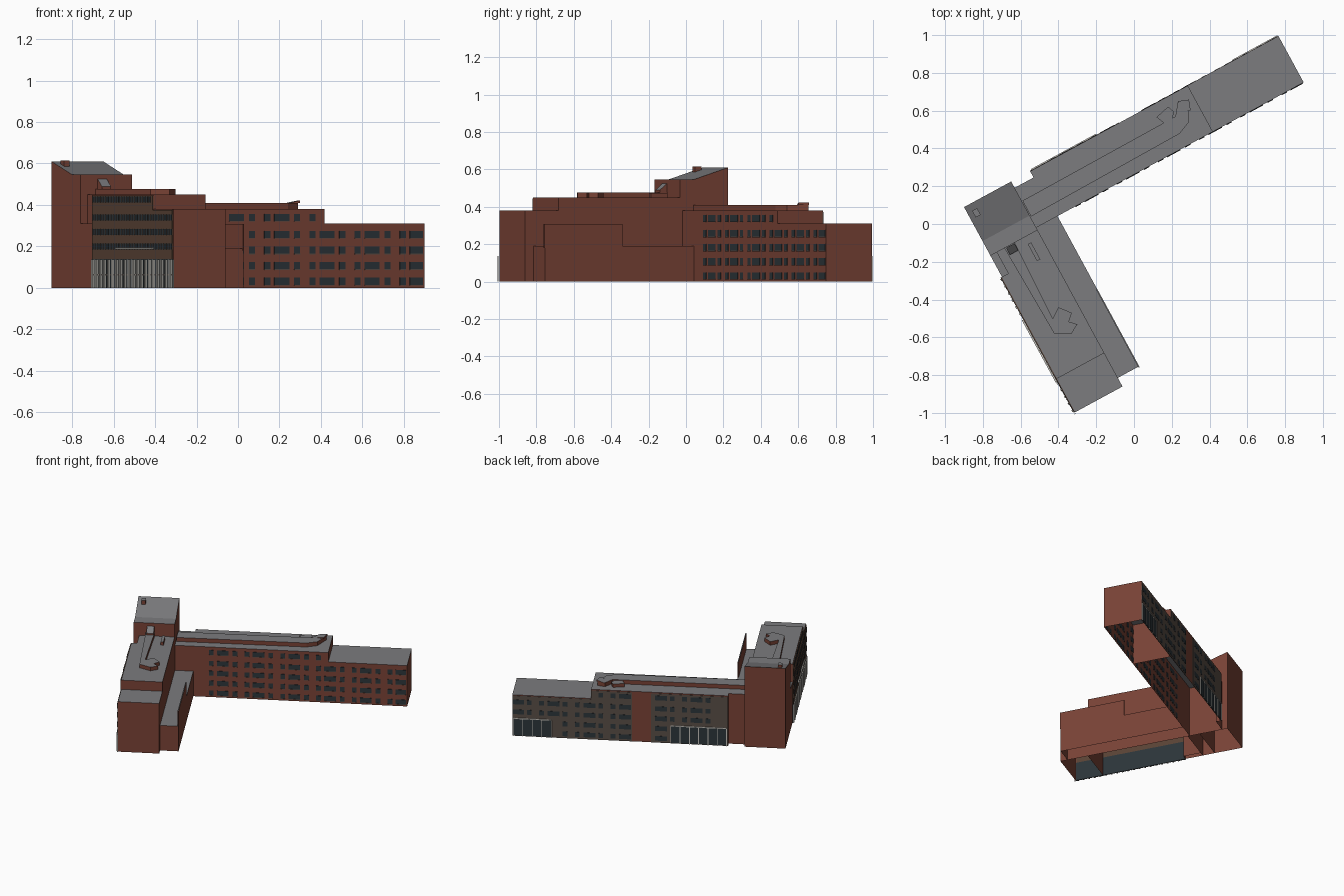
import bpy, bmesh, math

if "Cube" in bpy.data.objects:
    bpy.data.objects.remove(bpy.data.objects["Cube"])

ANGLE = math.radians(28.5)   # both wings share one rotated plan grid


def mat(name, rgb):
    m = bpy.data.materials.new(name)
    m.diffuse_color = (*rgb, 1)
    m.use_nodes = True
    m.node_tree.nodes["Principled BSDF"].inputs["Base Color"].default_value = m.diffuse_color
    return m


BRICK = mat("brick", (0.19, 0.055, 0.036))
ROOF = mat("roof_grey", (0.2, 0.2, 0.21))
GLASS = mat("dark_glass", (0.025, 0.035, 0.042))
PANEL = mat("brown_panel", (0.10, 0.075, 0.062))
BRONZE = mat("bronze_panel", (0.10, 0.055, 0.035))
TRIM = mat("pale_trim", (0.55, 0.53, 0.49))


def finish(name, bm, mats):
    me = bpy.data.meshes.new(name)
    bm.to_mesh(me)
    bm.free()
    for m in mats:
        me.materials.append(m)
    ob = bpy.data.objects.new(name, me)
    ob.rotation_euler.z = ANGLE
    bpy.context.collection.objects.link(ob)
    return ob


def prism(name, pts, z0, top):
    """Open-bottomed block: brick walls, grey roof. top = height or per-corner list."""
    n = len(pts)
    tops = top if isinstance(top, (list, tuple)) else [top] * n
    bm = bmesh.new()
    lo = [bm.verts.new((u, v, z0)) for u, v in pts]
    hi = [bm.verts.new((u, v, t)) for (u, v), t in zip(pts, tops)]
    for i in range(n):
        j = (i + 1) % n
        bm.faces.new((lo[i], lo[j], hi[j], hi[i]))
    bm.faces.new(hi).material_index = 1
    return finish(name, bm, (BRICK, ROOF))


def rect(u0, u1, v0, v1):
    return [(u0, v0), (u1, v0), (u1, v1), (u0, v1)]


def boxes(name, items, material):
    """Many axis boxes (u0,u1,v0,v1,z0,z1) in one object."""
    bm = bmesh.new()
    for u0, u1, v0, v1, z0, z1 in items:
        vs = bmesh.ops.create_cube(bm, size=1)["verts"]
        for p in vs:
            p.co = (u0 if p.co.x < 0 else u1, v0 if p.co.y < 0 else v1,
                    z0 if p.co.z < 0 else z1)
    return finish(name, bm, (material,))


# ---- long wing -------------------------------------------------------------
prism("long_wing_main", [(-.464, .23), (.6, .23), (.6, .508), (-.35, .508),
                         (-.35, .47), (-.464, .47)], 0, .38)
prism("long_wing_low_end", rect(.6, 1.147, .23, .508), 0, .31)
prism("long_wing_roof_strip", [(-.46, .295), (.44, .305), (.513, .336), (.565, .44),
                               (.51, .455), (.465, .396), (-.46, .39)], .38, .41)
prism("long_wing_roof_box", [(.375, .44), (.40, .38), (.44, .39), (.47, .42), (.455, .46)], .38, .405)
prism("long_wing_vent", [(.505, .40), (.55, .385), (.57, .44), (.515, .46)], .41, [.41, .422, .422, .41])

# ---- corner tower ----------------------------------------------------------
prism("tower_flat_part", rect(-.748, -.464, .215, .303), 0, .547)
prism("tower_sloped_part", rect(-.748, -.464, .303, .508), 0, [.547, .547, .61, .61])
prism("tower_vent", rect(-.72, -.69, .43, .47), .58, .615)

# ---- short wing ------------------------------------------------------------
prism("short_wing_main", [(-.75, -.525), (-.464, -.525), (-.464, .215), (-.71, .215),
                          (-.71, .087), (-.75, .087)], 0, .45)
prism("short_wing_notch_base", rect(-.748, -.71, .087, .215), 0, .31)
prism("short_wing_step", rect(-.75, -.464, -.727, -.525), 0, .38)
prism("annex", rect(-.464, -.336, -.675, .23), 0, .19)
prism("annex_screen_wall", rect(-.342, -.335, -.68, -.205), .18, .308)
prism("short_wing_roof_strip", [(-.664, .215), (-.648, -.31), (-.567, -.352), (-.517, -.323),
                                (-.55, -.29), (-.514, -.256), (-.562, -.196), (-.617, -.234),
                                (-.602, .215)], .45, .477)
prism("short_wing_chimney", rect(-.655, -.605, .17, .212), .477, [.49, .49, .525, .525])
prism("short_wing_vent", rect(-.545, -.525, .072, .174), .45, .475)

# ---- triple window rhythm on the long wing ---------------------------------
ROWS = (.015, .09, .165, .24, .322)


def triplets(lo, hi):
    out = []
    for k in range(-2, 5):
        s = .268 + .248 * k
        for off, w in ((0, .033), (.055, .082), (.164, .033)):
            a, b = s + off, min(s + off + w, 1.14)
            if a >= lo and b <= hi and b - a > .02:
                out.append((a, b))
    return out


def windows(lo, hi, v0, v1, skip=()):
    res = []
    for i, z in enumerate(ROWS):
        for a, b in triplets(lo, hi):
            if i == 4 and b > .6:
                continue
            if i < 2 and any(s < b and a < t for s, t in skip):
                continue
            res.append((a, b, v0, v1, z, z + .035))
    return res


south = windows(-.32, 1.147, .2275, .232)
boxes("south_windows", south, GLASS)
boxes("south_sills", [(a, b, .226, .231, z - .003, z) for a, b, _, _, z, _ in south], PANEL)

# ---- north facade: panels, windows, ground floor glazing -------------------
boxes("north_panels", [(.6, 1.147, .506, .510, 0, .305), (.318, .6, .506, .510, 0, .372),
                       (-.35, .186, .506, .510, 0, .372)], PANEL)
GLAZED = ((.876, 1.14), (-.34, .047))
north = [w for w in windows(-.34, 1.147, .508, .5115, GLAZED)
         if w[1] < .19 or w[0] > .315]
boxes("north_windows", north, GLASS)
boxes("north_glazing", [(a, b, .508, .512, .005, .13) for a, b in GLAZED], GLASS)
frames = []
for a, b in GLAZED:
    frames.append((a, b, .508, .516, .13, .137))
    n = round((b - a) / .065)
    for i in range(n + 1):
        u = a + (b - a) * i / n
        frames.append((u - .003, u + .003, .508, .515, 0, .13))
boxes("north_glazing_frames", frames, TRIM)

# ---- west facade of the short wing -----------------------------------------
boxes("west_panels", [(-.754, -.748, -.525, .087, .14, .445),
                      (-.754, -.748, -.722, -.525, .14, .375)], BRONZE)
N = 30
pitch = .80 / N
west, fins = [], []
for z in (.185, .255, .325, .411):
    for i in range(N):
        v = .08 - pitch * (i + 1)
        if z > .4 and v < -.525:
            continue
        west.append((-.757, -.75, v, v + pitch * .72, z, z + .03))
        fins.append((-.759, -.75, v + pitch * .8, v + pitch * .92, z, z + .03))
boxes("west_windows", west, GLASS)
boxes("west_window_fins", fins, PANEL)
boxes("west_ground_glazing", [(-.754, -.748, -.725, .087, 0, .14)], GLASS)
cols = []
for i in range(20):
    v = .075 - .0415 * i
    cols.append((-.762, -.75, v - .006, v + .006, 0, .138))
    cols.append((-.757, -.75, v - .023, v - .019, 0, .138))
boxes("west_columns", cols, TRIM)
boxes("west_ground_rail", [(-.756, -.75, -.725, .087, .06, .066)], PANEL)
boxes("west_canopy", [(-.765, -.75, -.54, -.165, .187, .194)], TRIM)
